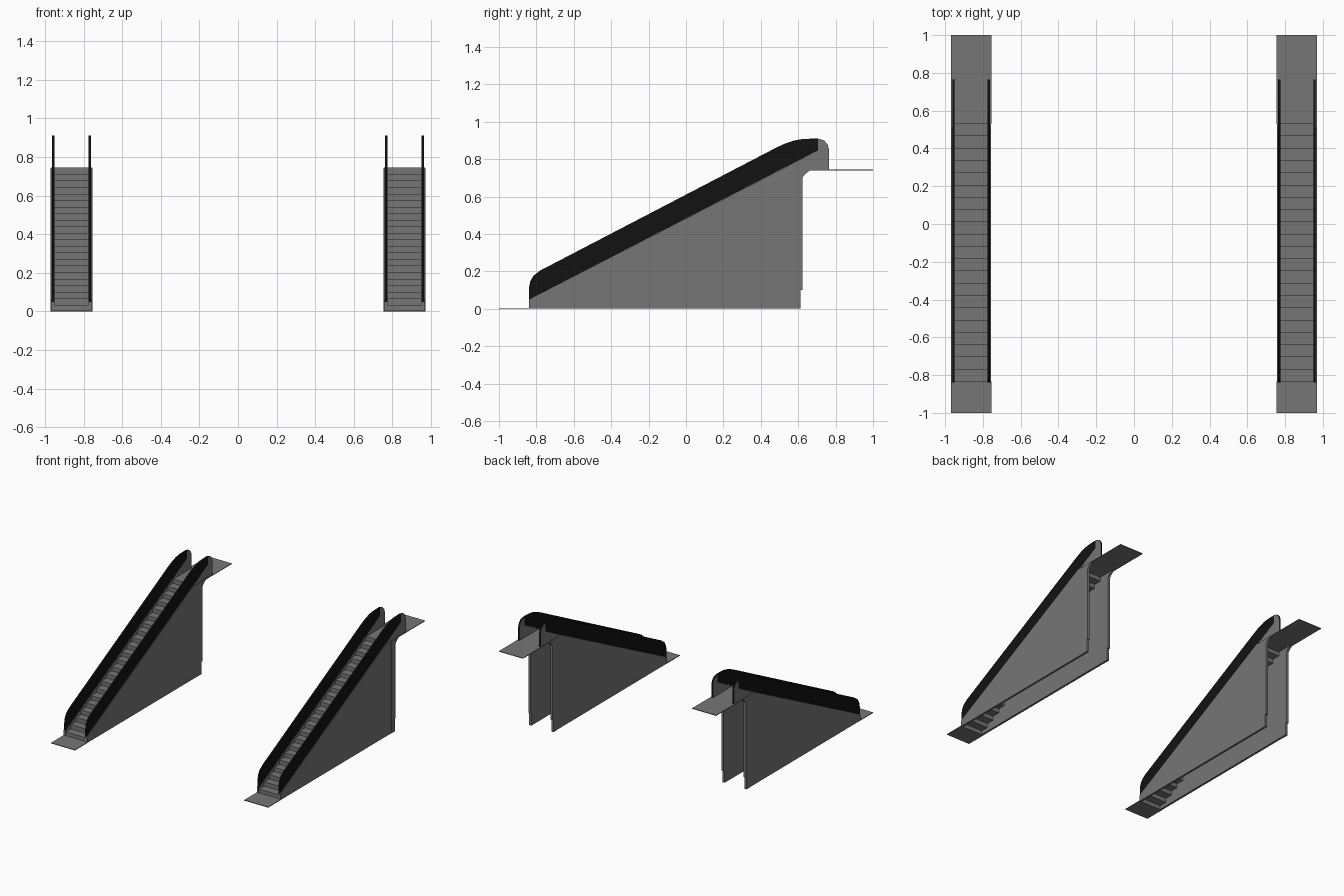
import bpy, bmesh

if "Cube" in bpy.data.objects:
    bpy.data.objects.remove(bpy.data.objects["Cube"])

CENTER_X = 0.862     # distance of each escalator from the middle
HALF_W = 0.107       # half width of landing plates
RAIL_X = 0.0935      # balustrade offset from the escalator centre
STEPS, TOP_Z = 22, 0.745
STEP_Y0, STEP_Y1 = -0.835, 0.53

black = bpy.data.materials.new("black_rubber")
black.diffuse_color = (0.006, 0.006, 0.006, 1)
black.use_nodes = True
black.node_tree.nodes["Principled BSDF"].inputs["Base Color"].default_value = black.diffuse_color
grey = bpy.data.materials.new("grey_metal")
grey.diffuse_color = (0.18, 0.18, 0.18, 1)
grey.use_nodes = True
grey.node_tree.nodes["Principled BSDF"].inputs["Base Color"].default_value = grey.diffuse_color


def extrude_profile(name, pts, x0, x1, mat, rim=None):
    """Closed (y, z) profile extruded from x0 to x1; rim colours the edge faces."""
    bm = bmesh.new()
    face = bm.faces.new([bm.verts.new((x0, y, z)) for y, z in pts])
    ext = bmesh.ops.extrude_face_region(bm, geom=[face])
    moved = [v for v in ext["geom"] if isinstance(v, bmesh.types.BMVert)]
    bmesh.ops.translate(bm, verts=moved, vec=(x1 - x0, 0, 0))
    bmesh.ops.recalc_face_normals(bm, faces=bm.faces)
    me = bpy.data.meshes.new(name)
    if rim:
        for f in bm.faces:
            if abs(f.normal.x) < 0.5:
                f.material_index = 1
    bm.to_mesh(me)
    bm.free()
    me.materials.append(mat)
    if rim:
        me.materials.append(rim)
    ob = bpy.data.objects.new(name, me)
    bpy.context.collection.objects.link(ob)
    return ob


def box_profile(y0, y1, z0, z1):
    return [(y0, z0), (y1, z0), (y1, z1), (y0, z1)]


wall = [(-0.84, 0), (0.57, 0), (0.57, TOP_Z), (0.512, TOP_Z), (-0.84, 0.048)]
pillar = [(0.57, 0), (0.612, 0), (0.612, 0.1), (0.623, 0.1), (0.623, 0.7),
          (0.635, 0.718), (0.665, 0.742), (0.57, 0.742)]
handrail = [(-0.84, 0.048), (-0.84, 0.11), (-0.833, 0.145), (-0.817, 0.175),
            (-0.78, 0.204), (0.48, 0.86), (0.53, 0.883), (0.58, 0.9),
            (0.63, 0.908), (0.705, 0.91), (0.705, 0.846)]
rail_end = [(0.512, TOP_Z), (0.765, TOP_Z), (0.765, 0.85), (0.757, 0.878),
            (0.738, 0.9), (0.705, 0.91), (0.705, 0.846)]

# Stair sheet: zigzag upper outline with a matching thin underside
run = (STEP_Y1 - STEP_Y0) / (STEPS - 1)
rise = TOP_Z / STEPS
zigzag = []
for i in range(STEPS):
    y = STEP_Y0 + i * run
    zigzag += [(y, i * rise), (y, (i + 1) * rise)]
zigzag.append((STEP_Y1 + 0.03, TOP_Z))
under = [(y + 0.004, z - 0.004) for y, z in reversed(zigzag[1:])]
stairs = zigzag + under

for tag, cx in (("left", -CENTER_X), ("right", CENTER_X)):
    # Steps and landings
    extrude_profile(tag + "_steps", stairs, cx - 0.09, cx + 0.09, grey)
    extrude_profile(tag + "_lower_landing", box_profile(-1, STEP_Y0, 0, 0.005),
                    cx - HALF_W, cx + HALF_W, grey)
    extrude_profile(tag + "_upper_landing", box_profile(STEP_Y1, 1, TOP_Z - 0.005, TOP_Z),
                    cx - HALF_W, cx + HALF_W, grey)
    # Side walls, rear pillars and balustrades on both sides
    for side, s in (("a", -1), ("b", 1)):
        n = f"{tag}_{side}_"
        extrude_profile(n + "side_wall", wall, cx + s * 0.089, cx + s * 0.106, grey)
        extrude_profile(n + "rear_pillar", pillar, cx + s * 0.089, cx + s * 0.108, grey)
        r0, r1 = cx + s * (RAIL_X - 0.0065), cx + s * (RAIL_X + 0.0065)
        extrude_profile(n + "handrail", handrail, r0, r1, black)
        extrude_profile(n + "handrail_end", rail_end, r0, r1, grey, black)
